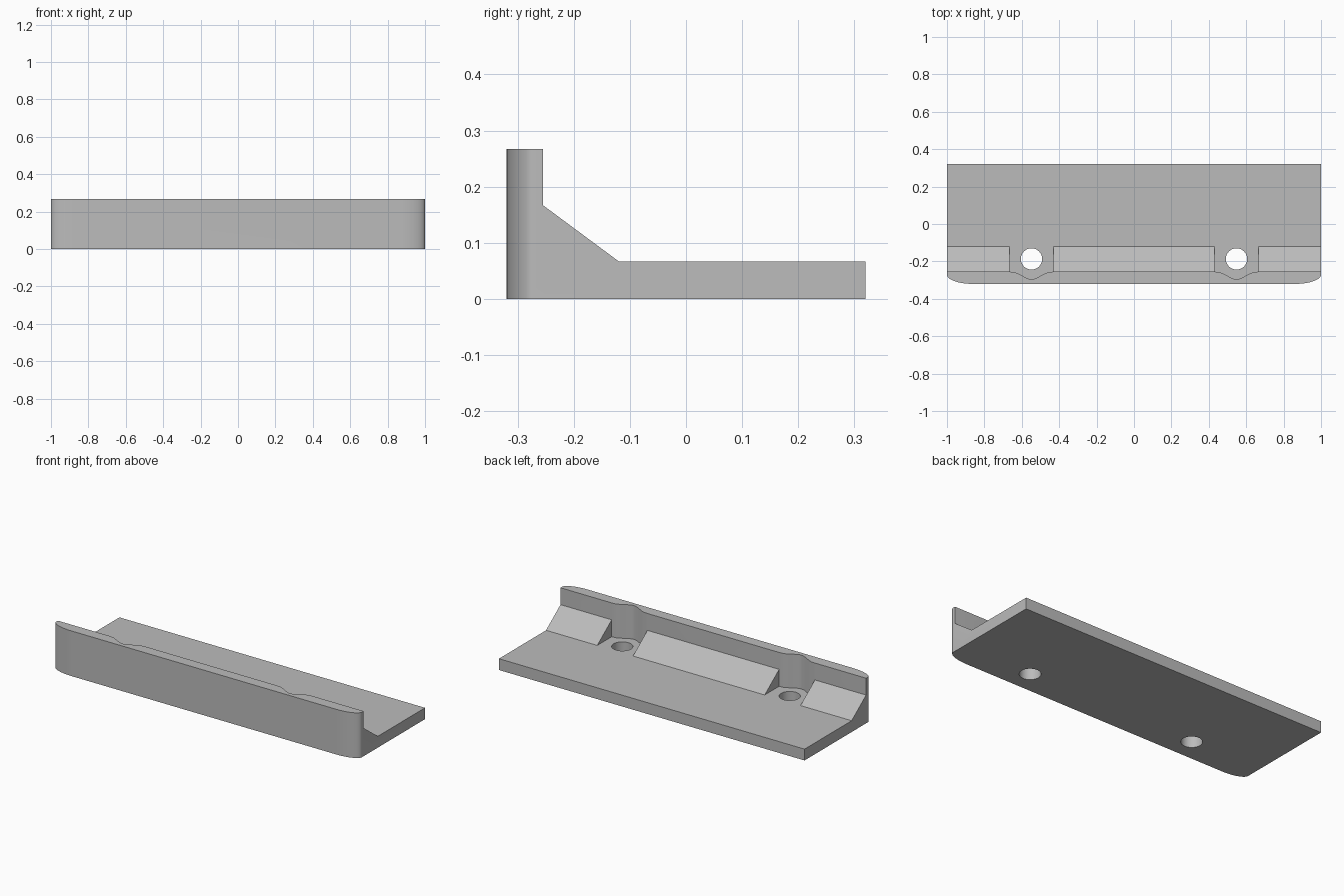
import bpy, bmesh, math
from mathutils import Vector

cube = bpy.data.objects.get("Cube")
if cube:
    bpy.data.objects.remove(cube, do_unlink=True)

BASE_TOP = 0.067
WALL_TOP = 0.267
WALL_BACK = -0.255
HOLE_X, HOLE_Y, HOLE_R = 0.548, -0.187, 0.057


def prism(name, points, push):
    """Closed prism: a flat outline swept along a vector."""
    bm = bmesh.new()
    face = bm.faces.new([bm.verts.new(p) for p in points])
    swept = bmesh.ops.extrude_face_region(bm, geom=[face])["geom"]
    moved = [g for g in swept if isinstance(g, bmesh.types.BMVert)]
    bmesh.ops.translate(bm, verts=moved, vec=Vector(push))
    bmesh.ops.recalc_face_normals(bm, faces=bm.faces[:])
    mesh = bpy.data.meshes.new(name)
    bm.to_mesh(mesh)
    bm.free()
    obj = bpy.data.objects.new(name, mesh)
    bpy.context.collection.objects.link(obj)
    return obj


def combine(target, tool, operation):
    """Apply a boolean and discard the helper."""
    mod = target.modifiers.new(operation, "BOOLEAN")
    mod.operation, mod.solver, mod.object = operation, "EXACT", tool
    bpy.ops.object.select_all(action="DESELECT")
    bpy.context.view_layer.objects.active = target
    target.select_set(True)
    bpy.ops.object.modifier_apply(modifier=mod.name)
    bpy.data.objects.remove(tool, do_unlink=True)


# Base plate, ramp and upright wall as one side profile
profile = [(-0.32, 0), (0.32, 0), (0.32, BASE_TOP), (-0.12, BASE_TOP),
           (WALL_BACK, 0.167), (WALL_BACK, WALL_TOP), (-0.32, WALL_TOP)]
bracket = prism("mounting_bracket", [(-1, y, z) for y, z in profile], (2, 0, 0))

# Rounded front corners
corner = []
for i in range(17):
    a = math.radians(90) * i / 16
    corner.append((0.865 + 0.135 * math.cos(a), -0.27 - 0.05 * math.sin(a)))
outline = [(1, 0.5)] + corner + [(-x, y) for x, y in reversed(corner)] + [(-1, 0.5)]
combine(bracket, prism("corner_helper", [(x, y, -0.1) for x, y in outline],
                       (0, 0, 1)), "INTERSECT")

# Screw pockets with a curved relief in the wall, and through holes
relief = [(0.117, 0), (0.117, WALL_BACK), (0.092, -0.257), (0.078, -0.262),
          (0.06, -0.271), (0.022, -0.291), (0.01, -0.295)]
relief += [(-x, y) for x, y in reversed(relief)]
for side in (-1, 1):
    cx = side * HOLE_X
    combine(bracket, prism("pocket_helper",
                           [(cx + x, y, BASE_TOP) for x, y in relief],
                           (0, 0, 1)), "DIFFERENCE")
    circle = [(cx + HOLE_R * math.cos(math.tau * i / 40),
               HOLE_Y + HOLE_R * math.sin(math.tau * i / 40), -0.1)
              for i in range(40)]
    combine(bracket, prism("hole_helper", circle, (0, 0, 0.5)), "DIFFERENCE")

# Plain grey finish
grey = bpy.data.materials.new("plain_grey")
grey.use_nodes = True
colour = (0.5, 0.5, 0.5, 1)
grey.diffuse_color = colour
grey.node_tree.nodes["Principled BSDF"].inputs["Base Color"].default_value = colour
bracket.data.materials.clear()
bracket.data.materials.append(grey)
for face in bracket.data.polygons:
    face.material_index = 0

bpy.ops.object.select_all(action="DESELECT")
bracket.select_set(True)
bpy.context.view_layer.objects.active = bracket
bpy.ops.object.shade_smooth_by_angle(angle=math.radians(32))
